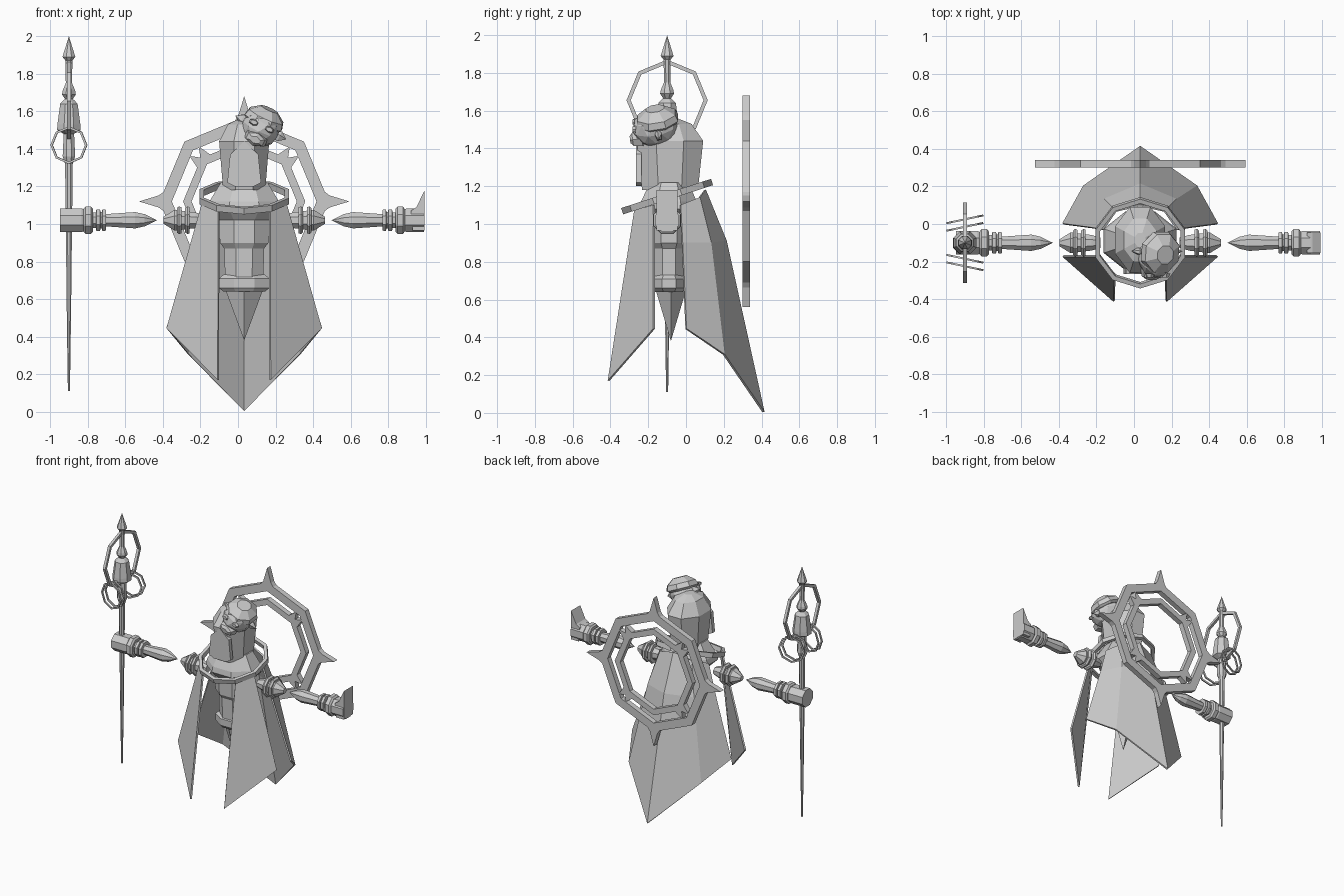
import bpy, bmesh
from math import pi, sin, cos, radians
from mathutils import Matrix, Vector

if "Cube" in bpy.data.objects:
    bpy.data.objects.remove(bpy.data.objects["Cube"])

grey = bpy.data.materials.new("plain grey")
grey.use_nodes = True
grey.diffuse_color = (0.6, 0.6, 0.6, 1)
grey.node_tree.nodes["Principled BSDF"].inputs["Base Color"].default_value = (0.6, 0.6, 0.6, 1)

C, Y = 0.033, -0.1      # body axis
ARM_Z = 1.02
T = Matrix.Translation
R = lambda deg, axis: Matrix.Rotation(radians(deg), 4, axis)
S = lambda x, y, z: Matrix.Diagonal((x, y, z, 1))


def finish(name, bm, mat=Matrix()):
    bm.transform(mat)
    bmesh.ops.recalc_face_normals(bm, faces=bm.faces)
    me = bpy.data.meshes.new(name)
    bm.to_mesh(me)
    bm.free()
    me.materials.append(grey)
    ob = bpy.data.objects.new(name, me)
    bpy.context.collection.objects.link(ob)
    return ob


def lathe(name, profile, mat, n=8, turn=0.5):
    """Faceted solid around local z from (radius, height) pairs."""
    bm = bmesh.new()
    rows = [[bm.verts.new((r * cos((i + turn) * 2 * pi / n), r * sin((i + turn) * 2 * pi / n), z))
             for i in range(n)] for r, z in profile]
    for a, b in zip(rows, rows[1:]):
        for i in range(n):
            j = (i + 1) % n
            bm.faces.new((a[i], a[j], b[j], b[i]))
    bm.faces.new(rows[0])
    bm.faces.new(rows[-1])
    bmesh.ops.remove_doubles(bm, verts=bm.verts, dist=0.0005)
    return finish(name, bm, mat)


def ring(name, outer, inner, depth, mat, n=8, turn=0):
    """Flat polygonal ring around local z."""
    return lathe_loop(name, [(outer, -depth / 2), (outer, depth / 2),
                             (inner, depth / 2), (inner, -depth / 2)], mat, n, turn)


def lathe_loop(name, section, mat, n, turn):
    bm = bmesh.new()
    cols = [[bm.verts.new((r * cos((i + turn) * 2 * pi / n), r * sin((i + turn) * 2 * pi / n), z))
             for r, z in section] for i in range(n)]
    for i in range(n):
        a, b = cols[i], cols[(i + 1) % n]
        for k in range(len(section)):
            m = (k + 1) % len(section)
            bm.faces.new((a[k], b[k], b[m], a[m]))
    return finish(name, bm, mat)


def prism(name, outline, depth, mat):
    """Extruded outline in local xy."""
    bm = bmesh.new()
    f = bm.faces.new([bm.verts.new((x, y, -depth / 2)) for x, y in outline])
    ext = bmesh.ops.extrude_face_region(bm, geom=[f])["geom"]
    bmesh.ops.translate(bm, vec=(0, 0, depth), verts=[v for v in ext if isinstance(v, bmesh.types.BMVert)])
    return finish(name, bm, mat)


def cloth(name, rows, thickness=0.012):
    """Sheet through rows of points, thickened."""
    bm = bmesh.new()
    vs = [[bm.verts.new(p) for p in row] for row in rows]
    for a, b in zip(vs, vs[1:]):
        for i in range(len(a) - 1):
            bm.faces.new((a[i], a[i + 1], b[i + 1], b[i]))
    ob = finish(name, bm)
    mod = ob.modifiers.new("thickness", "SOLIDIFY")
    mod.thickness = thickness
    mod.offset = 0
    return ob


# Torso, belt and hanging point
body = T((C, -0.09, 0))
lathe("torso", [(0.11, 0.7), (0.115, 0.87), (0.14, 0.9), (0.145, 1.02), (0.21, 1.08),
                (0.2, 1.12), (0.135, 1.22)], body @ S(1, 0.8, 1))
lathe("belt", [(0.12, 0.64), (0.145, 0.66), (0.145, 0.71), (0.12, 0.73)], body @ S(1, 0.65, 1))
lathe("hanging_point", [(0.1, 0.65), (0, 0.38)], T((C, -0.08, 0)) @ S(1, 0.8, 1), n=4, turn=0)

# Hood and neck
lathe("hood", [(0.155, 1.18), (0.16, 1.22), (0.185, 1.44), (0.12, 1.53), (0.04, 1.56)],
      T((C, -0.085, 0)) @ S(0.78, 1.03, 1))
prism("chest_flap", [(0, 1.44), (-0.075, 1.37), (-0.09, 1.22), (-0.05, 1.2), (0.05, 1.2),
                     (0.09, 1.22), (0.075, 1.37)], 0.03, T((C, -0.25, 0)) @ R(90, "X"))

# Tilted collar hoop
ring("collar_hoop", 0.25, 0.225, 0.035, T((C, Y, 1.145)) @ R(18, "X"), n=10, turn=0.5)

# Head, tilted to one side
head = T((0.12, -0.165, 1.51)) @ R(25, "Y") @ R(10, "X")
bm = bmesh.new()
bmesh.ops.create_icosphere(bm, subdivisions=2, radius=0.11)
finish("head", bm, head @ S(0.95, 1.1, 0.92))
lathe("cap", [(0.1, 0.02), (0.115, 0.035), (0.105, 0.07), (0.05, 0.11)], head @ T((0, 0.02, 0)) @ S(1, 1.05, 1))
lathe("snout", [(0.07, 0), (0.055, 0.05), (0.03, 0.065)], head @ T((0, -0.075, -0.045)) @ R(90, "X") @ S(1, 0.65, 1), n=6)
for s, side in ((-1, "right"), (1, "left")):
    lathe(side + "_ear", [(0.03, 0), (0.032, 0.03), (0, 0.07)],
          head @ T((s * 0.08, 0.02, 0)) @ R(s * 90, "Y") @ S(1, 0.6, 1), n=5)
    lathe(side + "_brow", [(0.03, 0), (0.02, 0.02)],
          head @ T((s * 0.045, -0.095, 0.03)) @ R(80, "X") @ S(1, 0.6, 1), n=6)

# Cloak: broad back sheet and two front panels
half = [[(0.2, -0.03, 1.1), (0.13, 0.07, 1.14), (0, 0.1, 1.18)],
        [(0.26, -0.02, 0.9), (0.19, 0.13, 0.9), (0, 0.21, 0.91)],
        [(0.41, 0, 0.445), (0.3, 0.2, 0.31), (0, 0.41, 0.005)]]
cloth("back_cape", [[(C + x, y, z) for x, y, z in row]
                    + [(C - x, y, z) for x, y, z in reversed(row[:-1])] for row in half])
for s, side in ((-1, "right"), (1, "left")):
    place = lambda x, y, z: (C + s * x, y, z)
    cloth(side + "_front_cape", [[place(0.225, -0.17, 1.1), place(0.135, -0.27, 1.07)],
                                 [place(0.41, -0.17, 0.445), place(0.138, -0.41, 0.17)]])

# Floating arms
for s, side in ((-1, "right"), (1, "left")):
    arm = T((C, Y, ARM_Z)) @ R(s * 90, "Y")
    lathe(side + "_upper_arm", [(0.03, 0.21), (0.045, 0.26), (0.06, 0.37), (0.02, 0.43)], arm)
    for k, x in enumerate((0.29, 0.335)):
        lathe(f"{side}_shoulder_disc_{k + 1}", [(0.075, x), (0.08, x + 0.012), (0.07, x + 0.024)], arm)
    lathe(side + "_forearm", [(0, 0.465), (0.035, 0.53), (0.047, 0.58), (0.035, 0.74)], arm)
    lathe(side + "_inner_cuff", [(0.06, 0.735), (0.062, 0.755), (0.048, 0.757), (0.048, 0.765),
                                 (0.062, 0.767), (0.062, 0.787), (0.045, 0.79), (0.045, 0.81)], arm)
    lathe(side + "_outer_cuff", [(0.065, 0.805), (0.078, 0.815), (0.078, 0.845), (0.065, 0.855)], arm)
    lathe(side + "_hand", [(0.06, 0.85), (0.068, 0.865), (0.068, 0.957 if s > 0 else 0.98)], arm)
prism("left_open_palm", [(0.92, 1.07), (0.95, 1.09), (0.993, 1.18), (0.993, 0.965), (0.93, 0.965)],
      0.11, T((0, Y, 0)) @ R(90, "X"))

# Halo disc rings with spikes, behind the back
halo = T((C, 0.32, 1.12)) @ R(90, "X")
ring("halo_outer_ring", 0.45, 0.385, 0.04, halo)
ring("halo_inner_ring", 0.325, 0.28, 0.04, halo)
for k in range(4):
    prism(f"halo_long_spike_{k + 1}", [(0.43, -0.05), (0.455, -0.032), (0.56, 0), (0.455, 0.032), (0.43, 0.05)],
          0.04, halo @ R(k * 90, "Z"))
    prism(f"halo_short_spike_{k + 1}", [(0.3, -0.05), (0.378, -0.035), (0.33, 0), (0.378, 0.035), (0.3, 0.05)],
          0.04, halo @ R(45 + k * 90, "Z"))

# Staff with finial and hoops
sx = -0.9
lathe("staff", [(0.006, 0.11), (0.012, 0.5), (0.022, 1.32), (0.036, 1.36), (0.03, 1.48), (0.068, 1.5),
                (0.066, 1.53), (0.05, 1.64), (0.03, 1.66), (0.022, 1.665), (0.04, 1.69), (0.036, 1.71),
                (0.018, 1.75), (0.02, 1.87), (0.037, 1.89), (0, 2.0)], T((sx, Y, 0)))
ring("staff_large_hoop", 0.215, 0.193, 0.02, T((sx, Y, 1.655)) @ R(90, "Y"))
for s, side in ((-1, "front"), (1, "back")):
    for k, d in enumerate((0.085, 0.125)):
        ring(f"staff_{side}_hoop_{k + 1}", 0.1, 0.088, 0.01,
             T((sx, Y + s * d, 1.42)) @ R(s * 12, "Z") @ R(90, "X"))
    lathe(f"staff_{side}_hoop_arm", [(0.012, 0), (0.01, 0.13)], T((sx, Y, 1.5)) @ R(-s * 90, "X"), n=6)
